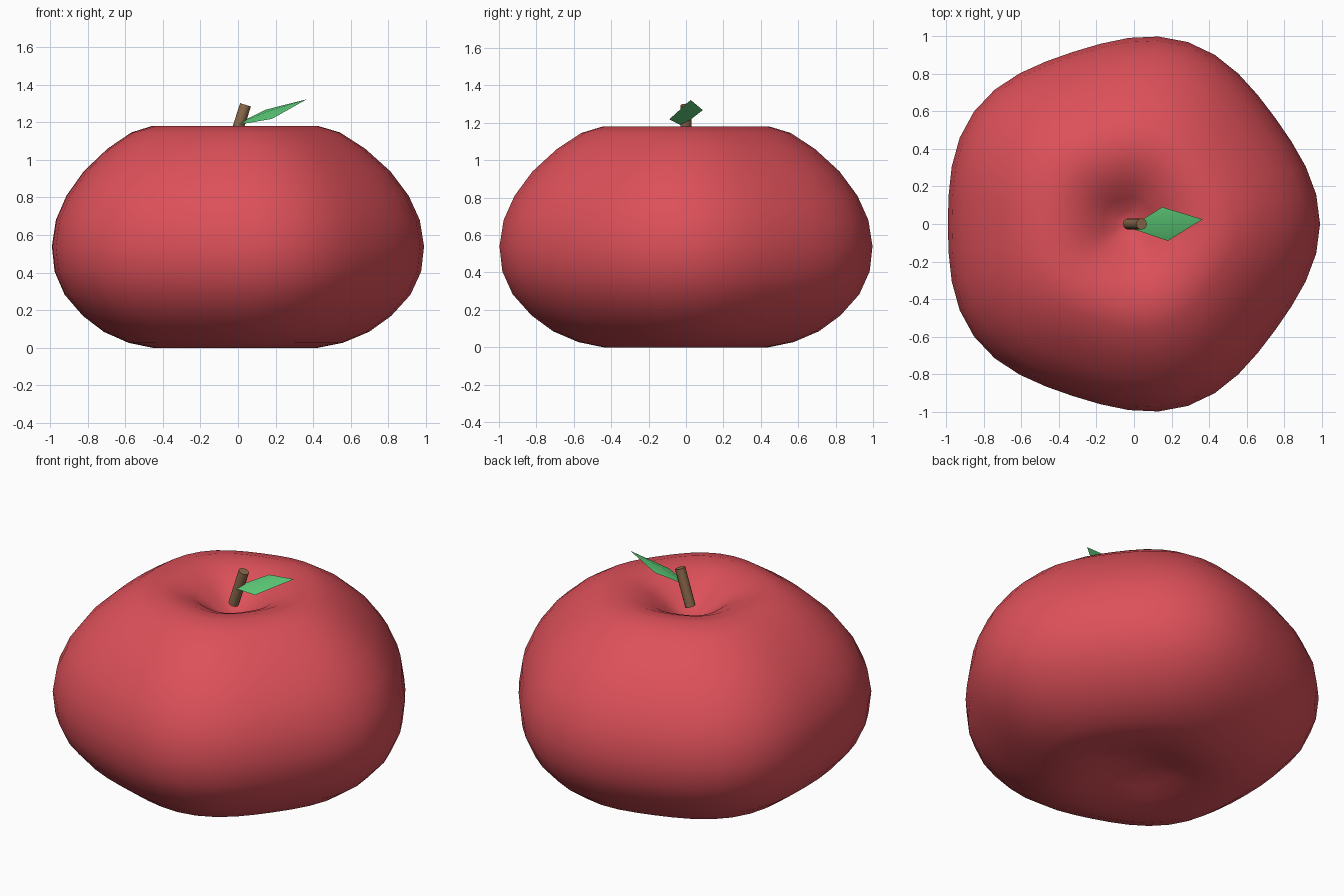
import bpy, bmesh, math
from mathutils import Vector

if "Cube" in bpy.data.objects:
    bpy.data.objects.remove(bpy.data.objects["Cube"])


def material(name, rgb):
    m = bpy.data.materials.new(name)
    m.diffuse_color = (*rgb, 1)
    m.use_nodes = True
    m.node_tree.nodes["Principled BSDF"].inputs["Base Color"].default_value = m.diffuse_color
    return m


def finish(bm, name, mat, angle):
    bmesh.ops.recalc_face_normals(bm, faces=bm.faces[:])
    me = bpy.data.meshes.new(name)
    bm.to_mesh(me)
    bm.free()
    me.materials.append(mat)
    ob = bpy.data.objects.new(name, me)
    bpy.context.collection.objects.link(ob)
    bpy.ops.object.select_all(action='DESELECT')
    ob.select_set(True)
    bpy.context.view_layer.objects.active = ob
    bpy.ops.object.shade_smooth_by_angle(angle=math.radians(angle))
    return ob


red = material("red_skin", (0.72, 0.08, 0.10))
brown = material("brown_wood", (0.26, 0.14, 0.07))
green = material("leaf_green", (0.11, 0.61, 0.19))

# Fruit body: a dimpled profile turned around the axis with five soft lobes
PROFILE = [(0.07, 1.01), (0.14, 1.06), (0.22, 1.12), (0.32, 1.163),
           (0.44, 1.181), (0.555, 1.146), (0.685, 1.06), (0.815, 0.94),
           (0.91, 0.81), (0.968, 0.68), (0.99, 0.54), (0.975, 0.406),
           (0.92, 0.283), (0.82, 0.17), (0.705, 0.085), (0.57, 0.027),
           (0.437, 0.0), (0.32, 0.015), (0.21, 0.045), (0.10, 0.075)]
SEG, CX = 40, -0.028
bm = bmesh.new()
rings = []
for r, z in PROFILE:
    ring = []
    for i in range(SEG):
        a = math.tau * i / SEG
        rr = r * (1 + 0.028 * math.cos(5 * a))
        ring.append(bm.verts.new((CX + rr * math.cos(a), rr * math.sin(a), z)))
    rings.append(ring)
top = bm.verts.new((CX, 0, 0.99))
bottom = bm.verts.new((CX, 0, 0.085))
for i in range(SEG):
    j = (i + 1) % SEG
    for a, b in zip(rings, rings[1:]):
        bm.faces.new((a[i], b[i], b[j], a[j]))
    bm.faces.new((top, rings[0][i], rings[0][j]))
    bm.faces.new((bottom, rings[-1][j], rings[-1][i]))
finish(bm, "fruit_body", red, 80)

# Stem: a short leaning rod
start, end = Vector((-0.03, 0, 1.075)), Vector((0.04, 0, 1.293))
axis = end - start
bm = bmesh.new()
bmesh.ops.create_cone(bm, cap_ends=True, segments=12, radius1=0.03,
                      radius2=0.03, depth=axis.length)
stem = finish(bm, "stem", brown, 40)
stem.location = (start + end) / 2
stem.rotation_euler = axis.to_track_quat('Z', 'Y').to_euler()

# Leaf: a thin diamond with a slightly raised middle on both sides
corners = [Vector(p) for p in ((-0.025, -0.02, 1.183), (0.18, -0.09, 1.218),
                               (0.365, 0.025, 1.322), (0.15, 0.09, 1.268))]
normal = (corners[2] - corners[0]).cross(corners[3] - corners[1]).normalized()
centre = sum(corners, Vector()) / 4
bm = bmesh.new()
rim = [bm.verts.new(c) for c in corners]
for side in (1, -1):
    mid = bm.verts.new(centre + normal * 0.014 * side)
    for i in range(4):
        bm.faces.new((rim[i], rim[(i + 1) % 4], mid))
finish(bm, "leaf", green, 60)
